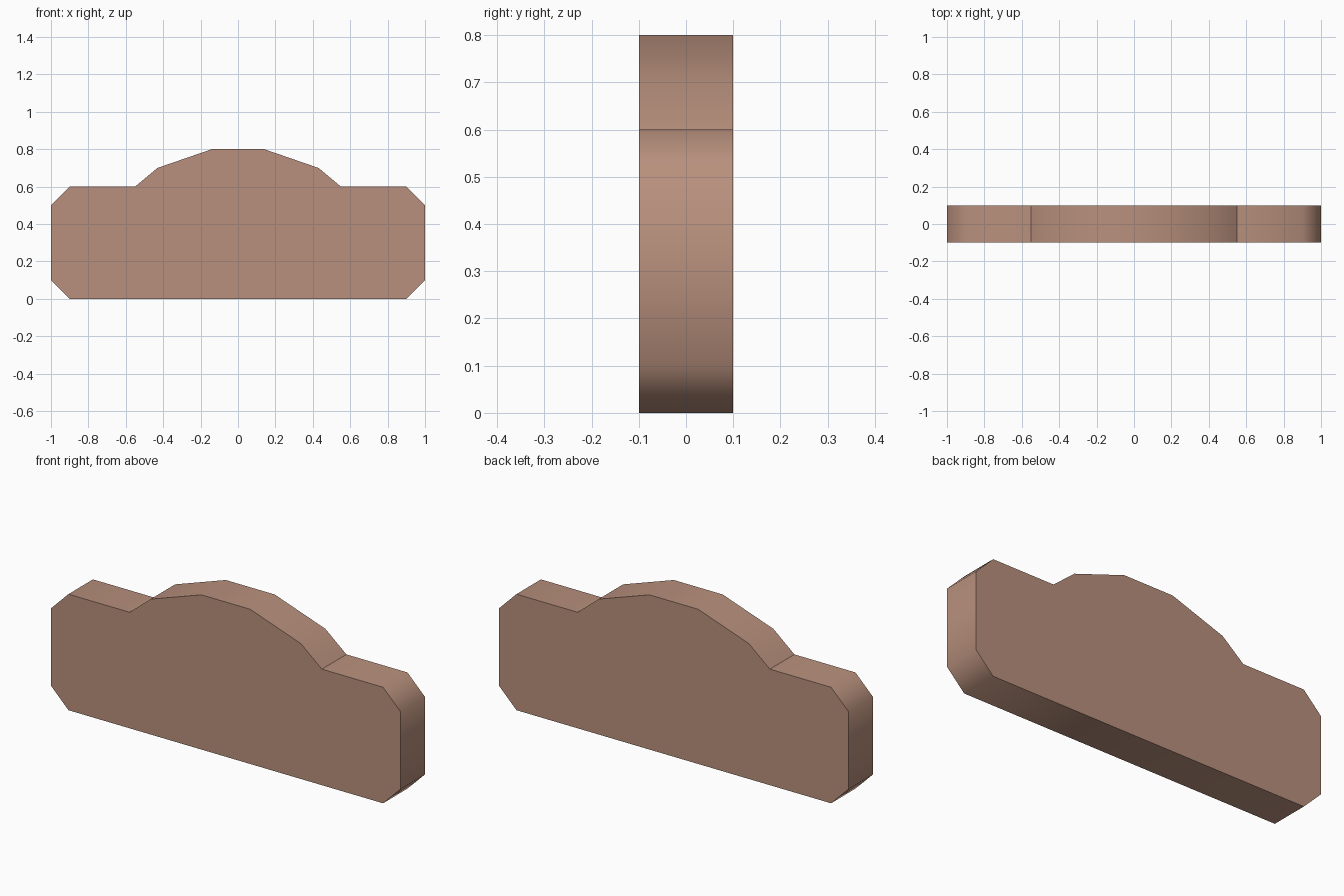
import bpy
import bmesh
from mathutils import Vector

cube = bpy.data.objects.get("Cube")
if cube:
    bpy.data.objects.remove(cube, do_unlink=True)

# Single clay brown colour
CLAY = (0.48, 0.28, 0.205, 1.0)
clay = bpy.data.materials.new("clay_brown")
clay.use_nodes = True
clay.diffuse_color = CLAY
bsdf = next(n for n in clay.node_tree.nodes if n.type == 'BSDF_PRINCIPLED')
bsdf.inputs["Base Color"].default_value = CLAY
bsdf.inputs["Roughness"].default_value = 0.8

DEPTH = 0.2
# Half outline, bottom to crown, mirrored to the other side
half = [(0.9, 0), (1, 0.1), (1, 0.5), (0.9, 0.6),
        (0.55, 0.6), (0.43, 0.7), (0.14, 0.8)]
outline = half + [(-x, z) for x, z in reversed(half)]

# Extrude the outline into a slab
bm = bmesh.new()
front = bm.faces.new([bm.verts.new((x, -DEPTH / 2, z)) for x, z in outline])
extruded = bmesh.ops.extrude_face_region(bm, geom=[front], use_keep_orig=True)
back_verts = [g for g in extruded["geom"] if isinstance(g, bmesh.types.BMVert)]
bmesh.ops.translate(bm, verts=back_verts, vec=Vector((0, DEPTH, 0)))
bmesh.ops.recalc_face_normals(bm, faces=bm.faces)

# Rounded rim, with creases round the flat sides and in the inner corners
for face in bm.faces:
    face.smooth = abs(face.normal.y) < 0.5
for edge in bm.edges:
    on_flat_side = any(not f.smooth for f in edge.link_faces)
    edge.smooth = not on_flat_side and edge.is_convex

mesh = bpy.data.meshes.new("domed_panel")
bm.to_mesh(mesh)
bm.free()
mesh.materials.append(clay)
panel = bpy.data.objects.new("domed_panel", mesh)
bpy.context.collection.objects.link(panel)
